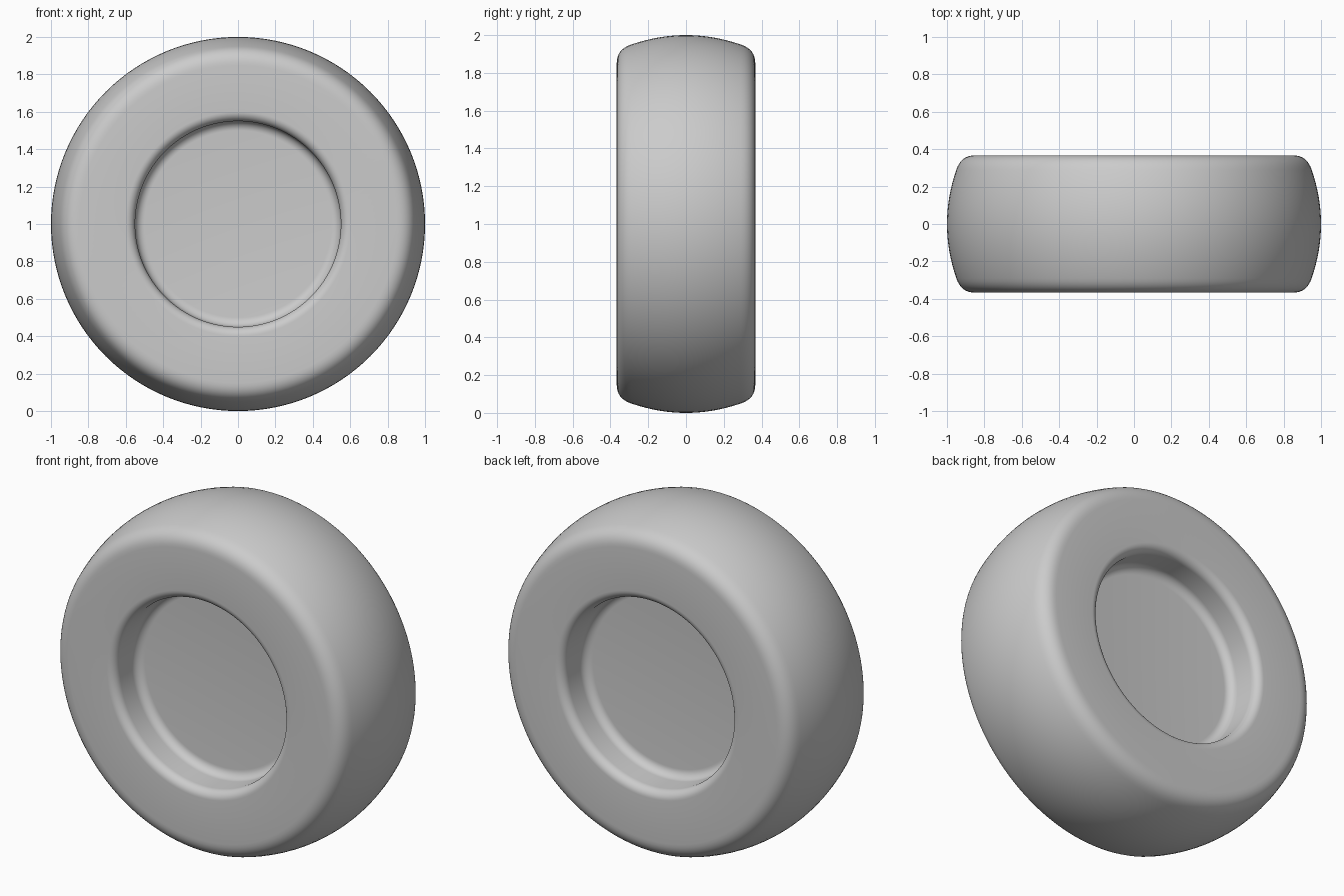
import bpy, bmesh, math
from mathutils import Vector

if "Cube" in bpy.data.objects:
    bpy.data.objects.remove(bpy.data.objects["Cube"], do_unlink=True)

SEGMENTS = 128
HALF_WIDTH = 0.367
FLOOR = 0.155       # distance of the hub floor from the middle plane
HUB = 0.55          # radius of the hub wall
FILLET = 0.05

grey = bpy.data.materials.new("mid grey")
grey.use_nodes = True
grey.diffuse_color = (0.6, 0.6, 0.6, 1)
grey.node_tree.nodes["Principled BSDF"].inputs["Base Color"].default_value = (0.6, 0.6, 0.6, 1)


def bend(start, corner, end, steps=8):
    """Rounded corner between two profile points."""
    a, b, c = Vector(start), Vector(corner), Vector(end)
    return [a * (1 - t) ** 2 + b * 2 * t * (1 - t) + c * t * t
            for t in (i / steps for i in range(steps + 1))]


def fillet(centre, first, last, steps=8):
    """Circular arc in the (radius, width) plane, angles in degrees."""
    angles = [math.radians(first + (last - first) * i / steps) for i in range(steps + 1)]
    return [Vector((centre[0] + FILLET * math.cos(a), centre[1] + FILLET * math.sin(a)))
            for a in angles]


# Half profile as (radius, width): hub floor, hub wall, lip, side, shoulder, tread
half = [Vector((0, FLOOR))]
half += fillet((HUB - FILLET, FLOOR + FILLET), -90, 0)
half += fillet((HUB + FILLET, HALF_WIDTH - FILLET), 180, 90)
half += bend((0.85, HALF_WIDTH), (0.925, HALF_WIDTH), (0.95, 0.29))
half += bend((0.95, 0.29), (1.0, 0.145), (1.0, 0))[1:]
profile = half + [Vector((p.x, -p.y)) for p in reversed(half[:-1])]

# Wheel: the profile spun around the axle
bm = bmesh.new()
verts = [bm.verts.new((p.x, p.y, 1)) for p in profile]
edges = [bm.edges.new(pair) for pair in zip(verts, verts[1:])]
bmesh.ops.spin(bm, geom=verts + edges, cent=(0, 0, 1), axis=(0, 1, 0),
               angle=math.tau, steps=SEGMENTS, use_merge=False)
bmesh.ops.remove_doubles(bm, verts=bm.verts, dist=0.0001)
bmesh.ops.recalc_face_normals(bm, faces=bm.faces)
mesh = bpy.data.meshes.new("wheel")
bm.to_mesh(mesh)
bm.free()
mesh.materials.append(grey)

wheel = bpy.data.objects.new("wheel", mesh)
bpy.context.collection.objects.link(wheel)
bpy.context.view_layer.objects.active = wheel
wheel.select_set(True)
bpy.ops.object.shade_smooth_by_angle(angle=math.radians(40))
